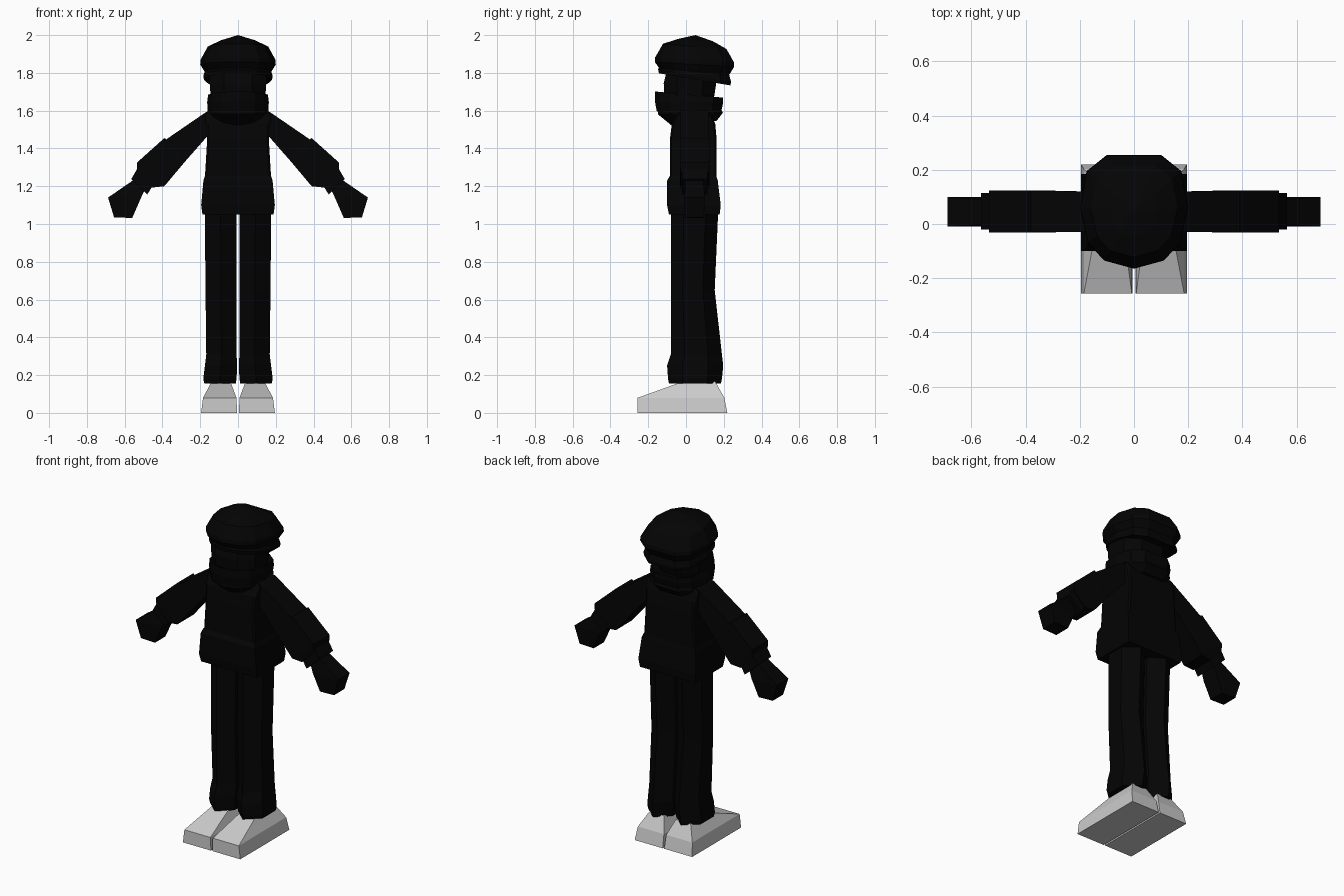
import bpy, bmesh


def material(name, rgb):
    m = bpy.data.materials.new(name)
    m.diffuse_color = (*rgb, 1)
    return m


BLACK = material("near_black", (0.0012, 0.0012, 0.0012))
GREY = material("light_grey", (0.6, 0.6, 0.6))


def loft(name, rings, mat, mirror=False):
    """Skin a list of equal-length point rings and cap both ends."""
    bm = bmesh.new()
    vs = [[bm.verts.new(p) for p in r] for r in rings]
    n = len(rings[0])
    for a, b in zip(vs, vs[1:]):
        for i in range(n):
            j = (i + 1) % n
            bm.faces.new((a[i], a[j], b[j], b[i]))
    bm.faces.new(vs[0][::-1])
    bm.faces.new(vs[-1])
    bmesh.ops.remove_doubles(bm, verts=bm.verts, dist=0.0005)
    if mirror:
        geo = bm.verts[:] + bm.edges[:] + bm.faces[:]
        new = bmesh.ops.duplicate(bm, geom=geo)["geom"]
        for v in new:
            if isinstance(v, bmesh.types.BMVert):
                v.co.x *= -1
    bmesh.ops.recalc_face_normals(bm, faces=bm.faces)
    me = bpy.data.meshes.new(name)
    bm.to_mesh(me)
    bm.free()
    me.materials.append(mat)
    ob = bpy.data.objects.new(name, me)
    bpy.context.collection.objects.link(ob)
    return ob


def section(a, b, y0, y1, c=0.0):
    """Section spanning xz points a to b and depth y0 to y1, corners cut by c."""
    def at(t, y):
        return (a[0] + (b[0] - a[0]) * t, y, a[1] + (b[1] - a[1]) * t)
    if not c:
        return [at(0, y0), at(1, y0), at(1, y1), at(0, y1)]
    d = c * (y1 - y0)
    return [at(c, y0), at(1 - c, y0), at(1, y0 + d), at(1, y1 - d),
            at(1 - c, y1), at(c, y1), at(0, y1 - d), at(0, y0 + d)]


def level(z, x0, x1, y0, y1, c=0.0):
    return section((x0, z), (x1, z), y0, y1, c)


def hexagon(z, x0, x1, y0, y1, c=0.27):
    """Six-sided leg section with a ridge at the front and back."""
    m, d = (x0 + x1) / 2, c * (y1 - y0)
    return [(m, y0, z), (x1, y0 + d, z), (x1, y1 - d, z),
            (m, y1, z), (x0, y1 - d, z), (x0, y0 + d, z)]


# Nine-sided head outline, pointed at the front and flat at the back
HALF = [(0.11, -0.135), (0.17, -0.07), (0.2, 0.06), (0.175, 0.195), (0.1, 0.255)]
OUTLINE = [(0, -0.165)] + HALF + [(-x, y) for x, y in HALF[::-1]]


def crown(z, s, tilt=0.0, sx=1.0, cy=0.05):
    return [(x * s * sx, cy + (y - 0.05) * s, z + tilt * (y - 0.05) * s)
            for x, y in OUTLINE]


# Shoes: square sole, sloped upper
loft("shoes", [level(0, 0.005, 0.195, -0.256, 0.219),
               level(0.08, 0.008, 0.185, -0.256, 0.203),
               level(0.165, 0.04, 0.14, -0.02, 0.155)], GREY, True)

# Trouser legs with flared hems
loft("trouser_legs", [hexagon(0.155, 0.012, 0.178, -0.09, 0.185),
                      hexagon(0.18, 0.008, 0.184, -0.095, 0.19),
                      hexagon(0.25, 0.004, 0.175, -0.1, 0.197),
                      hexagon(0.31, 0.008, 0.168, -0.08, 0.19),
                      hexagon(0.65, 0.008, 0.172, -0.08, 0.152),
                      hexagon(1.1, 0.008, 0.176, -0.08, 0.172)], BLACK, True)

# Jacket body and wider waistband
loft("jacket_body", [level(1.2, -0.178, 0.178, -0.085, 0.162, 0.03),
                     level(1.45, -0.163, 0.163, -0.085, 0.162, 0.03),
                     level(1.53, -0.17, 0.17, -0.075, 0.155, 0.04),
                     level(1.58, -0.175, 0.175, -0.045, 0.135, 0.05),
                     level(1.63, -0.1, 0.1, -0.03, 0.11, 0.05)], BLACK)
loft("jacket_hem", [level(1.05, -0.188, 0.188, -0.09, 0.178),
                    level(1.1, -0.195, 0.195, -0.1, 0.184),
                    level(1.23, -0.183, 0.183, -0.1, 0.168),
                    level(1.255, -0.175, 0.175, -0.085, 0.16)], BLACK)

# Sleeves, cuffs and mitten hands
loft("sleeves", [section((0.13, 1.61), (0.13, 1.49), -0.02, 0.11),
                 section((0.17, 1.592), (0.163, 1.464), -0.03, 0.12),
                 section((0.38, 1.448), (0.285, 1.325), -0.03, 0.122),
                 section((0.39, 1.455), (0.30, 1.307), -0.032, 0.124),
                 section((0.535, 1.325), (0.39, 1.2), -0.032, 0.124),
                 section((0.535, 1.275), (0.455, 1.193), -0.028, 0.12)], BLACK, True)
loft("cuffs", [section((0.535, 1.29), (0.45, 1.205), -0.02, 0.115),
               section((0.565, 1.238), (0.48, 1.157), -0.02, 0.115)], BLACK, True)
loft("hands", [section((0.55, 1.235), (0.49, 1.19), 0.0, 0.09),
               section((0.688, 1.14), (0.515, 1.135), -0.01, 0.1),
               section((0.656, 1.035), (0.56, 1.032), -0.005, 0.095)], BLACK, True)

# Head
loft("head", [level(1.58, -0.11, 0.11, -0.07, 0.11, 0.25),
              level(1.68, -0.145, 0.145, -0.115, 0.15, 0.25),
              level(1.745, -0.15, 0.15, -0.118, 0.16, 0.25),
              level(1.82, -0.15, 0.15, -0.1, 0.16, 0.25)], BLACK)

# Two folds of the scarf
loft("scarf_lower", [crown(1.535, 0.57, 0.1, 1.15, 0.045),
                     crown(1.585, 0.82, 0.02, 0.98, 0.027),
                     crown(1.64, 0.74, 0, 1.1, 0.02)], BLACK)
loft("scarf_upper", [crown(1.595, 0.81, 0.0, 0.98, 0.02),
                     crown(1.645, 0.86, -0.03, 0.95, 0.02),
                     crown(1.685, 0.86, -0.09, 0.92, 0.02),
                     crown(1.66, 0.62, -0.1, 1.0, 0.02)], BLACK)

# Hat: turned-out band below a faceted dome
loft("hat_band", [crown(1.775, 0.7, -0.17),
                  crown(1.765, 0.9, -0.17),
                  crown(1.785, 0.92, -0.17),
                  crown(1.83, 0.84, -0.1)], BLACK)
loft("hat_dome", [crown(1.8, 0.86, -0.08),
                  crown(1.845, 1.0, -0.06),
                  crown(1.87, 0.99, -0.06),
                  crown(1.94, 0.8, -0.08),
                  crown(1.973, 0.45, -0.06),
                  crown(2.0, 0.0)], BLACK)
